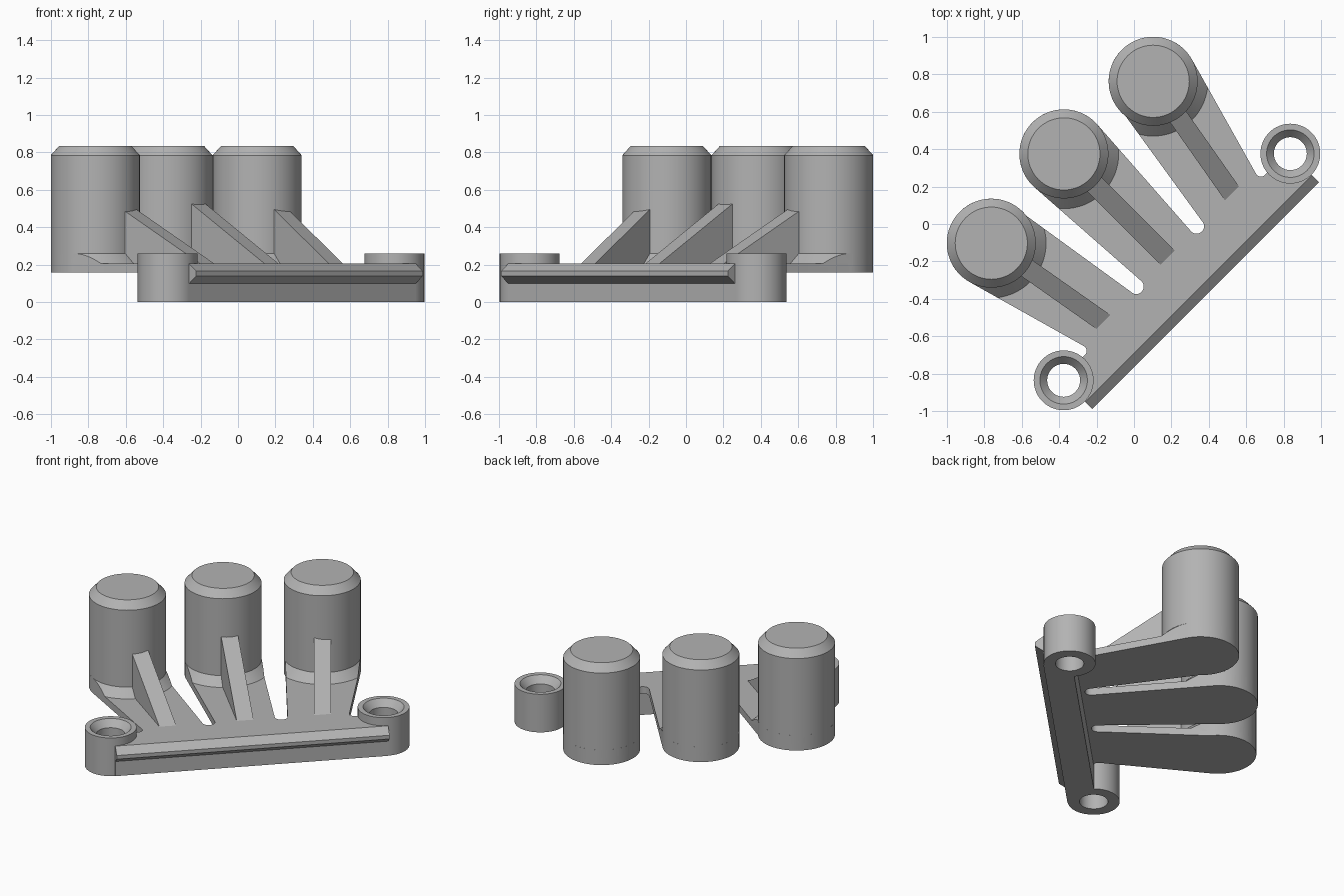
import bpy, bmesh
from math import cos, sin, pi, radians
from mathutils import Matrix, Vector

cube = bpy.data.objects.get("Cube")
if cube:
    bpy.data.objects.remove(cube, do_unlink=True)

grey = bpy.data.materials.new("matte grey")
grey.use_nodes = True
colour = (0.45, 0.45, 0.45, 1)
grey.diffuse_color = colour
grey.node_tree.nodes["Principled BSDF"].inputs["Base Color"].default_value = colour

# Everything is laid out along a straight bar, then turned on the diagonal
TURN = Matrix.Rotation(radians(45), 4, "Z")
R = 0.238                       # post radius
OUTER = Vector((0.612, 0.467))  # outer post centre
MIDDLE = Vector((0, 0.53))      # middle post centre
EYE = Vector((0.857, -0.325))   # screw eye centre
BOTTOM, TOP = 0.157, 0.205      # plate underside and top
FRONT, BACK = -0.488, -0.31     # bar faces
ROOT = -0.255                   # where the fingers and ribs begin


def finish(name, bm):
    bmesh.ops.remove_doubles(bm, verts=bm.verts, dist=1e-5)
    bmesh.ops.recalc_face_normals(bm, faces=bm.faces)
    bm.transform(TURN)
    mesh = bpy.data.meshes.new(name)
    bm.to_mesh(mesh)
    bm.free()
    mesh.materials.append(grey)
    ob = bpy.data.objects.new(name, mesh)
    bpy.context.collection.objects.link(ob)
    return ob


def smooth(ob):
    bpy.ops.object.select_all(action="DESELECT")
    ob.select_set(True)
    bpy.context.view_layer.objects.active = ob
    bpy.ops.object.shade_smooth_by_angle(angle=radians(30))


def prism(name, points, offset):
    """Extrude a closed 3D outline along an offset."""
    bm = bmesh.new()
    face = bm.faces.new([bm.verts.new(p) for p in points])
    grown = bmesh.ops.extrude_face_region(bm, geom=[face], use_keep_orig=True)
    verts = [g for g in grown["geom"] if isinstance(g, bmesh.types.BMVert)]
    bmesh.ops.translate(bm, verts=verts, vec=offset)
    return finish(name, bm)


def lathe(name, profile, centre, closed=False):
    """Spin a (radius, height) profile round a vertical axis."""
    bm = bmesh.new()
    verts = [bm.verts.new((centre[0] + r, centre[1], z)) for r, z in profile]
    pairs = list(zip(verts, verts[1:]))
    if closed:
        pairs.append((verts[-1], verts[0]))
    edges = [bm.edges.new(p) for p in pairs]
    bmesh.ops.spin(bm, geom=verts + edges, cent=(*centre, 0), axis=(0, 0, 1),
                   angle=2 * pi, steps=64, use_duplicate=False)
    return finish(name, bm)


def boolean(ob, tool, operation):
    mod = ob.modifiers.new("cut", "BOOLEAN")
    mod.operation, mod.object, mod.solver = operation, tool, "EXACT"
    bpy.context.view_layer.objects.active = ob
    bpy.ops.object.modifier_apply(modifier=mod.name)


def arc(centre, r, start, end, steps):
    angles = [radians(start + (end - start) * i / steps) for i in range(steps + 1)]
    return [(centre[0] + r * cos(a), centre[1] + r * sin(a)) for a in angles]


# Outline of bar and three fingers: one half, then its mirror
half = [(EYE.x, FRONT), (EYE.x, BACK)]
half += arc((0.68, -0.28), 0.03, 270, 170, 8)       # fillet beside the eye
half += arc(OUTER, R, -15, 187, 48)                 # outer finger tip
half += arc((0.228, ROOT + 0.01), 0.04, 0, -180, 12)  # slot end
half += arc(MIDDLE, R, -4, 90, 24)                  # middle finger tip
outline = half + [(-u, v) for u, v in reversed(half[:-1])]

plate = prism("finger_plate", [(u, v, BOTTOM) for u, v in outline], (0, 0, TOP - BOTTOM))
limit = prism("collar_limit", [(u, v, BOTTOM) for u, v in outline], (0, 0, 0.3))
limit.hide_render = True

# Base bar and the chamfered lip along its front
bar = prism("base_bar", [(-EYE.x, v, z) for v, z in
                         [(FRONT, 0), (BACK, 0), (BACK, TOP - 0.005), (FRONT, TOP - 0.005)]],
            (2 * EYE.x, 0, 0))
lip = prism("front_lip", [(-EYE.x, v, z) for v, z in
                          [(FRONT, TOP), (FRONT - 0.053, 0.165),
                           (FRONT - 0.053, 0.14), (FRONT, 0.1)]],
            (2 * EYE.x, 0, 0))

# Screw eyes with countersunk holes
for side, sign in (("left", 1), ("right", -1)):
    centre = (sign * EYE.x, EYE.y)
    drill = lathe("drill", [(0, -0.1), (0.12, -0.1), (0.12, 0.4), (0, 0.4)], centre)
    for ob in (bar, plate):
        boolean(ob, drill, "DIFFERENCE")
    bpy.data.objects.remove(drill, do_unlink=True)
    eye = lathe(side + "_screw_eye", [(0.088, 0), (0.16, 0), (0.16, 0.26),
                                      (0.127, 0.26), (0.088, 0.215)], centre, True)
    smooth(eye)

# Posts, collars and sloping ribs
for side, sign in (("left", 1), ("middle", 0), ("right", -1)):
    centre = Vector((sign * OUTER.x, OUTER.y)) if sign else MIDDLE
    post = lathe(side + "_post", [(0, BOTTOM), (R, BOTTOM), (R, 0.785),
                                  (0.193, 0.835), (0, 0.835)], centre)
    smooth(post)
    collar = lathe(side + "_collar", [(0, 0.19), (R + 0.07, 0.19), (R - 0.005, 0.265),
                                      (0, 0.265)], centre)
    boolean(collar, limit, "INTERSECT")
    smooth(collar)
    foot = Vector((sign * 0.486, ROOT))
    tip = foot.lerp(centre, 0.85)
    rise = (tip.y - foot.y) * 0.578
    prism(side + "_rib", [(foot.x - 0.053, foot.y, TOP - 0.01), (foot.x - 0.053, foot.y, TOP),
                          (tip.x - 0.053, tip.y, TOP + rise),
                          (tip.x - 0.053, tip.y, TOP - 0.01)], (0.106, 0, 0))

bpy.data.objects.remove(limit, do_unlink=True)
smooth(plate)
